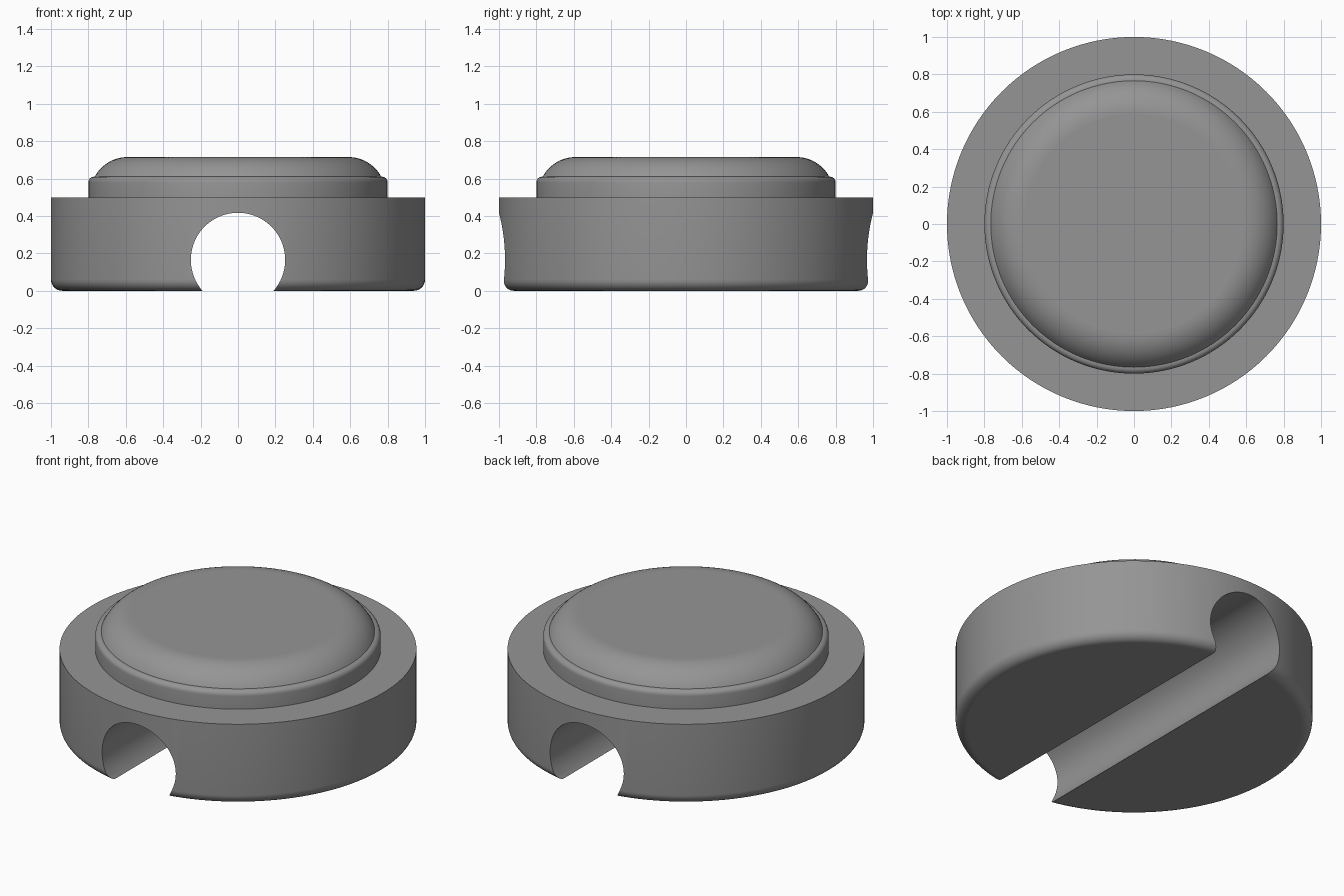
import bpy, bmesh, math

if "Cube" in bpy.data.objects:
    bpy.data.objects.remove(bpy.data.objects["Cube"])

SEGMENTS = 128

grey = bpy.data.materials.new("plain grey")
grey.diffuse_color = (0.3, 0.3, 0.3, 1)
grey.use_nodes = True
grey.node_tree.nodes["Principled BSDF"].inputs["Base Color"].default_value = grey.diffuse_color


def arc(cx, cz, r, start, end, steps):
    """Points of a circular arc in the (radius, height) plane, angles in degrees."""
    out = []
    for i in range(steps + 1):
        a = math.radians(start + (end - start) * i / steps)
        out.append((cx + r * math.cos(a), cz + r * math.sin(a)))
    return out


def revolve(name, profile):
    """Closed solid of revolution about z with flat end caps."""
    bm = bmesh.new()
    rings = []
    for r, z in profile:
        rings.append([bm.verts.new((r * math.cos(2 * math.pi * k / SEGMENTS),
                                    r * math.sin(2 * math.pi * k / SEGMENTS), z))
                      for k in range(SEGMENTS)])
    for low, high in zip(rings, rings[1:]):
        for k in range(SEGMENTS):
            n = (k + 1) % SEGMENTS
            bm.faces.new((low[k], low[n], high[n], high[k]))
    bm.faces.new(rings[0][::-1])
    bm.faces.new(rings[-1])
    mesh = bpy.data.meshes.new(name)
    bm.to_mesh(mesh)
    bm.free()
    obj = bpy.data.objects.new(name, mesh)
    bpy.context.collection.objects.link(obj)
    mesh.materials.append(grey)
    return obj


# Stepped round body: rounded foot, wide rim, raised collar, domed cap
profile = (arc(0.94, 0.06, 0.06, -90, 0, 8)
           + [(1.0, 0.5), (0.8, 0.5)]
           + arc(0.77, 0.58, 0.03, 0, 90, 6)
           + arc(0.59, 0.515, 0.2, 28.4, 90, 12))
body = revolve("round_body", profile)

# Round channel running front to back through the underside
bpy.ops.mesh.primitive_cylinder_add(vertices=96, radius=0.252, depth=3,
                                    location=(0, 0, 0.165),
                                    rotation=(math.pi / 2, 0, 0))
cutter = bpy.context.object
cutter.name = "channel_cutter"
cutter.data.materials.append(grey)

cut = body.modifiers.new("channel", "BOOLEAN")
cut.operation = "DIFFERENCE"
cut.solver = "EXACT"
cut.object = cutter
bpy.ops.object.select_all(action="DESELECT")
body.select_set(True)
bpy.context.view_layer.objects.active = body
bpy.ops.object.modifier_apply(modifier=cut.name)
bpy.data.objects.remove(cutter)

# Smooth curved walls, flat horizontal faces
bpy.ops.object.shade_smooth_by_angle(angle=math.radians(25))
for face in body.data.polygons:
    if abs(face.normal.z) > 0.999:
        face.use_smooth = False
